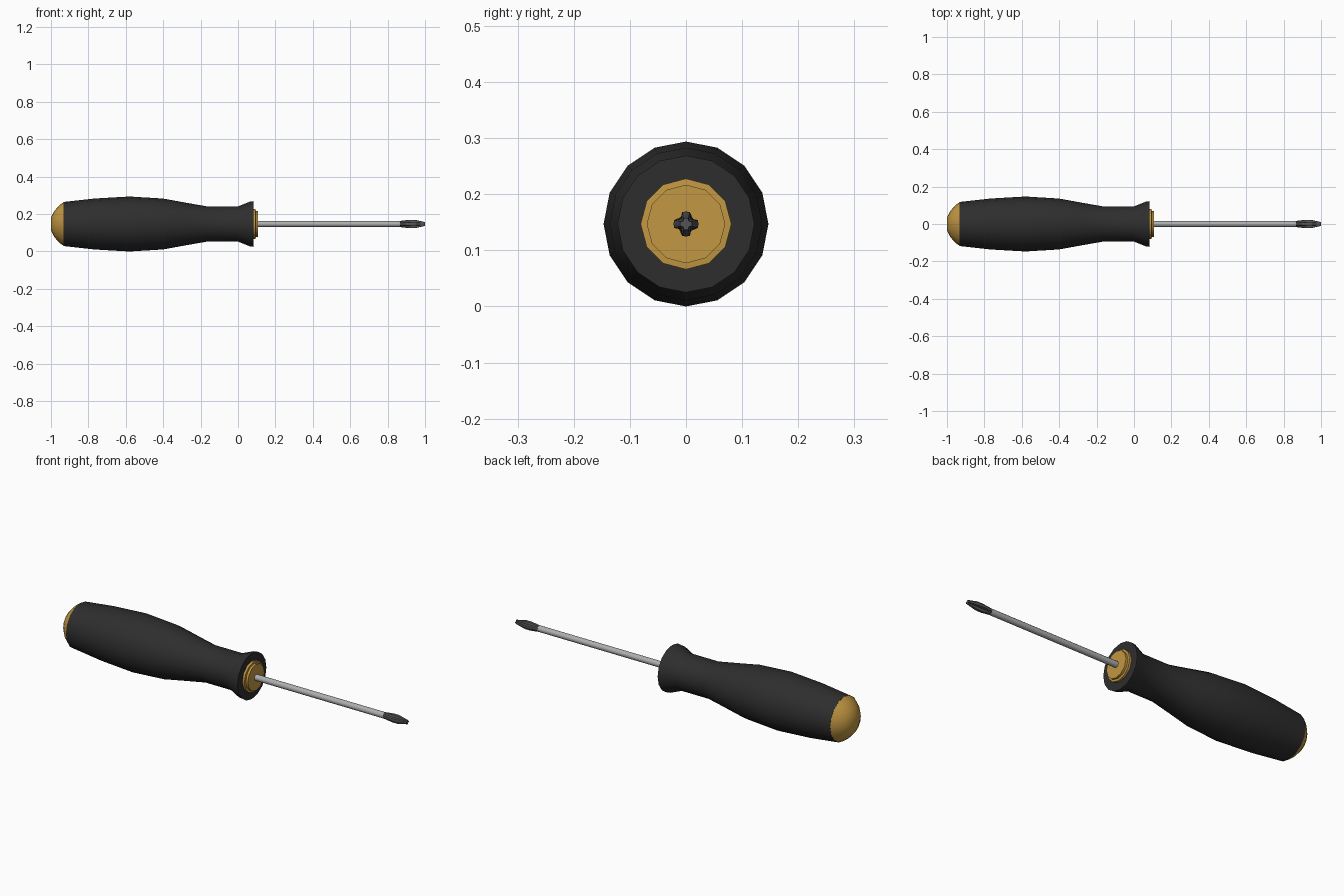
import bpy, bmesh, math

if "Cube" in bpy.data.objects:
    bpy.data.objects.remove(bpy.data.objects["Cube"])

CZ = 0.147  # height of the tool's axis


def material(name, rgb):
    m = bpy.data.materials.new(name)
    m.diffuse_color = (*rgb, 1)
    m.use_nodes = True
    m.node_tree.nodes["Principled BSDF"].inputs["Base Color"].default_value = m.diffuse_color
    return m


RUBBER = material("black rubber", (0.027, 0.027, 0.027))
GOLD = material("amber plastic", (0.54, 0.31, 0.055))
STEEL = material("bright steel", (0.42, 0.43, 0.43))
DARK = material("dark steel", (0.09, 0.09, 0.095))


def loft(name, rings, mat, angle=35):
    """Skin a list of closed rings of points and cap both ends."""
    bm = bmesh.new()
    loops = [[bm.verts.new(p) for p in ring] for ring in rings]
    for a, b in zip(loops, loops[1:]):
        for i in range(len(a)):
            j = (i + 1) % len(a)
            bm.faces.new((a[i], a[j], b[j], b[i]))
    bm.faces.new(loops[0])
    bm.faces.new(loops[-1])
    bmesh.ops.recalc_face_normals(bm, faces=bm.faces)
    me = bpy.data.meshes.new(name)
    bm.to_mesh(me)
    bm.free()
    me.materials.append(mat)
    ob = bpy.data.objects.new(name, me)
    bpy.context.collection.objects.link(ob)
    ob.location.z = CZ
    bpy.ops.object.select_all(action='DESELECT')
    ob.select_set(True)
    bpy.context.view_layer.objects.active = ob
    bpy.ops.object.shade_smooth_by_angle(angle=math.radians(angle))
    return ob


def circle(x, r, n):
    return [(x, r * math.cos(math.tau * i / n), r * math.sin(math.tau * i / n))
            for i in range(n)]


def turned(name, profile, n, mat):
    return loft(name, [circle(x, r, n) for x, r in profile], mat)


def cross(x, R, w, c):
    """Cross section of the tip: four blunt arms, grooves on the diagonals."""
    pts = []
    for k in range(4):
        a = k * math.pi / 2
        for u, v in ((R * 0.93, -w), (R, 0), (R * 0.93, w), (c, c)):
            pts.append((x, u * math.cos(a) - v * math.sin(a),
                        u * math.sin(a) + v * math.cos(a)))
    return pts


# Grip with swollen middle, neck and flared guard
turned("grip", [(-0.932, 0.118), (-0.77, 0.136), (-0.58, 0.147), (-0.40, 0.136),
                (-0.28, 0.114), (-0.165, 0.094), (0.0, 0.094), (0.062, 0.119),
                (0.082, 0.122)], 16, RUBBER)

# Domed end cap
turned("end_cap", [(-1.0, 0.034), (-0.982, 0.070), (-0.958, 0.098),
                   (-0.931, 0.118)], 16, GOLD)

# Stepped collar in front of the guard
turned("collar", [(0.06, 0.081), (0.094, 0.081), (0.095, 0.070), (0.107, 0.070)],
       12, GOLD)

# Shaft
turned("shaft", [(0.09, 0.016), (0.87, 0.016)], 12, STEEL)

# Cross-point tip
loft("cross_tip", [cross(0.865, 0.0163, 0.006, 0.0113),
                   cross(0.915, 0.0225, 0.007, 0.0095),
                   cross(0.945, 0.0225, 0.007, 0.0085),
                   cross(1.0, 0.0105, 0.004, 0.005)], DARK)
